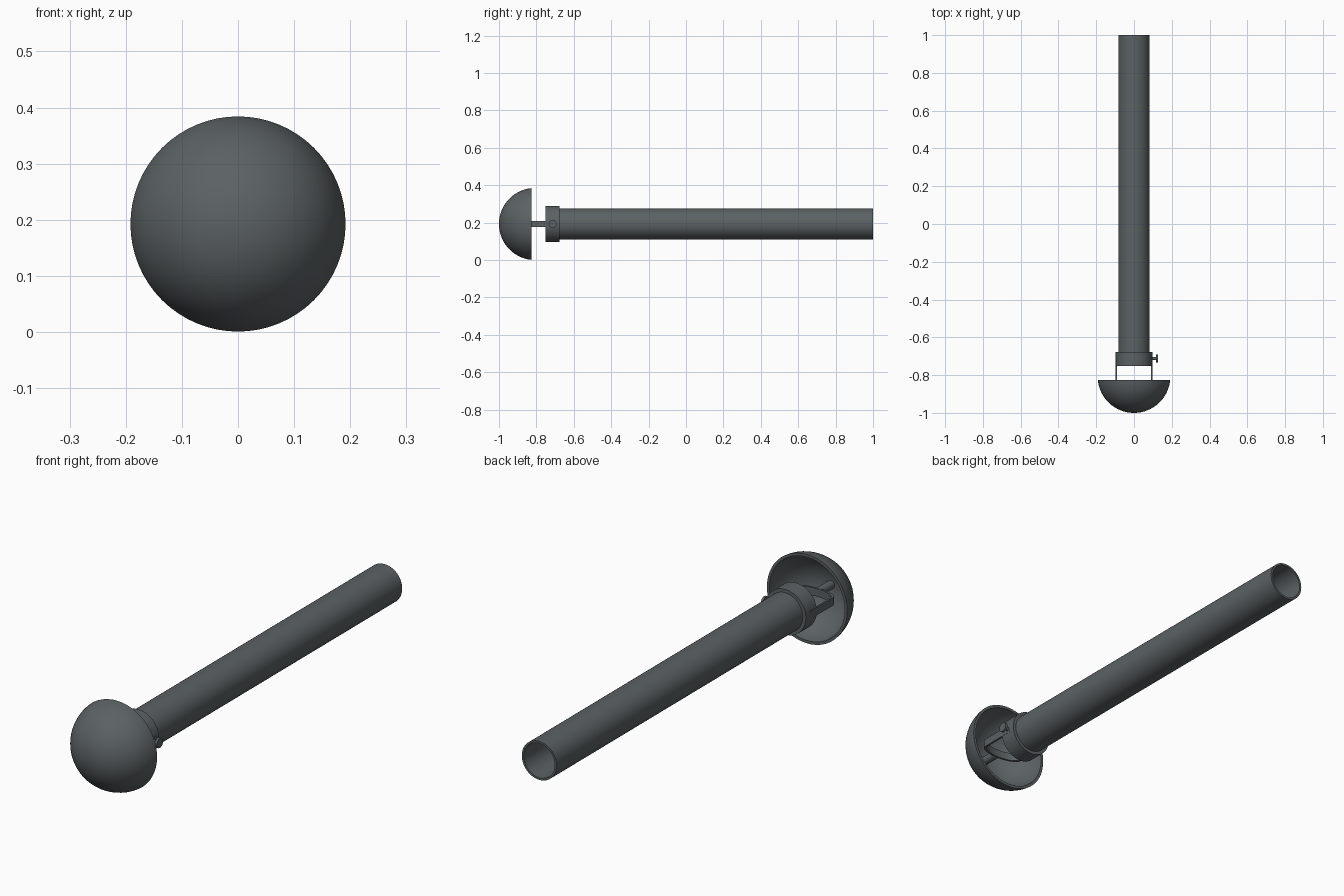
import bpy, bmesh
from math import pi, sin, cos, sqrt, radians, asin

if "Cube" in bpy.data.objects:
    bpy.data.objects.remove(bpy.data.objects["Cube"])

ZC = 0.1925  # height of the common axis
mat = bpy.data.materials.new("dark_grey")
mat.diffuse_color = (0.105, 0.12, 0.125, 1)
mat.use_nodes = True
mat.node_tree.nodes["Principled BSDF"].inputs["Base Color"].default_value = mat.diffuse_color


def finish(bm, name, angle=35):
    bmesh.ops.remove_doubles(bm, verts=bm.verts, dist=1e-5)
    bmesh.ops.recalc_face_normals(bm, faces=bm.faces)
    me = bpy.data.meshes.new(name)
    bm.to_mesh(me)
    bm.free()
    me.materials.append(mat)
    ob = bpy.data.objects.new(name, me)
    bpy.context.collection.objects.link(ob)
    bpy.ops.object.select_all(action='DESELECT')
    ob.select_set(True)
    bpy.context.view_layer.objects.active = ob
    bpy.ops.object.shade_smooth_by_angle(angle=radians(angle))
    return ob


def lathe(name, profile, axis='Y', center=(0, 0, ZC), steps=64, closed=True):
    """Spin (radius, position) points about the X or Y axis."""
    bm = bmesh.new()
    if axis == 'Y':
        vs = [bm.verts.new((r, p, ZC)) for r, p in profile]
        ax = (0, 1, 0)
    else:
        vs = [bm.verts.new((p, center[1] + r, ZC)) for r, p in profile]
        ax = (1, 0, 0)
    es = [bm.edges.new(e) for e in zip(vs, vs[1:])]
    if closed:
        es.append(bm.edges.new((vs[-1], vs[0])))
    bmesh.ops.spin(bm, geom=vs + es, cent=center, axis=ax, angle=2 * pi, steps=steps)
    return finish(bm, name)


def tube(name, r_out, r_in, y0, y1):
    return lathe(name, [(r_out, y0), (r_out, y1), (r_in, y1), (r_in, y0)])


# Long hollow pipe and the clamp collar around its front end
tube("pipe", 0.083, 0.074, -0.745, 1.0)
tube("collar", 0.0975, 0.082, -0.752, -0.677)

# Hollow dome cap
R, T, RIM = 0.1925, 0.012, -0.825
CY = R - 1.0
N = 24


def cap(r):
    a1 = pi / 2 - asin((CY - RIM) / r)
    return [(r * sin(a1 * i / N), CY - r * cos(a1 * i / N)) for i in range(N + 1)]


lathe("dome", cap(R) + cap(R - T)[::-1], closed=False)

# U-shaped strap joining the collar to the dome
HX, TH, HW = 0.097, 0.008, 0.017


def u_path(hx, dy):
    arc = [(hx * cos(pi * i / 24), -0.855 - dy - 0.04 * sin(pi * i / 24))
           for i in range(25)]
    return [(hx, -0.70)] + arc + [(-hx, -0.70)]


bm = bmesh.new()
rows = []
for (xo, yo), (xi, yi) in zip(u_path(HX, TH), u_path(HX - TH, 0)):
    rows.append([bm.verts.new(c) for c in (
        (xo, yo, ZC - HW), (xo, yo, ZC + HW), (xi, yi, ZC + HW), (xi, yi, ZC - HW))])
for a, b in zip(rows, rows[1:]):
    for k in range(4):
        j = (k + 1) % 4
        bm.faces.new((a[k], a[j], b[j], b[k]))
bm.faces.new(rows[0])
bm.faces.new(rows[-1])
finish(bm, "strap")

# Stud fixing the strap to the inside of the dome
lathe("stud", [(0, -0.99), (0.018, -0.99), (0.018, -0.898), (0, -0.898)],
      steps=24, closed=False)

# Thumb screw on the right of the collar
lathe("thumb_screw", [(0, 0.085), (0.008, 0.085), (0.008, 0.117), (0.021, 0.117),
                      (0.021, 0.127), (0, 0.127)],
      axis='X', center=(0, -0.713, ZC), steps=32, closed=False)
